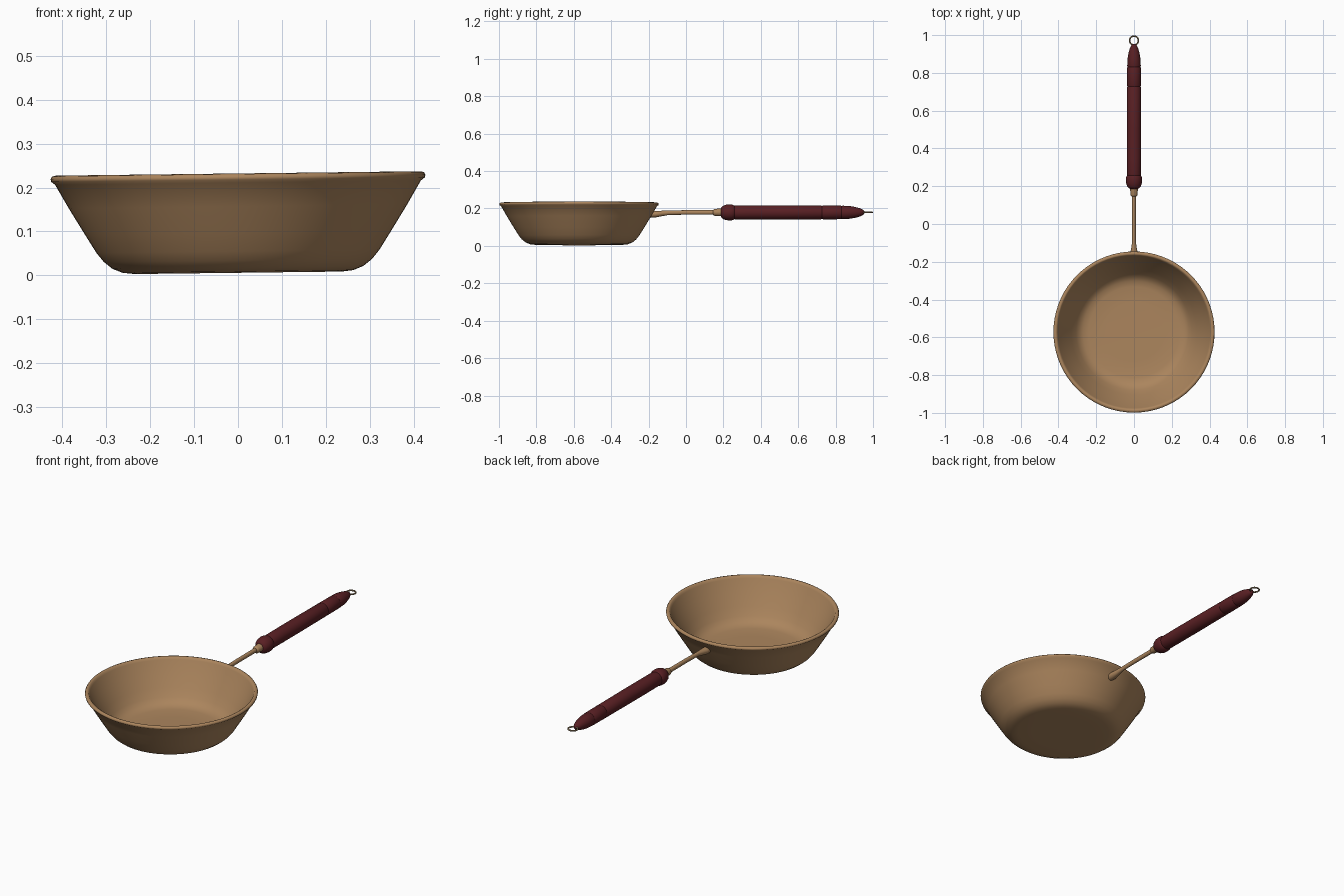
import bpy, bmesh, math

if "Cube" in bpy.data.objects:
    bpy.data.objects.remove(bpy.data.objects["Cube"])

CY, HZ = -0.572, 0.179   # pan centre in y, handle axis height


def material(name, rgb):
    m = bpy.data.materials.new(name)
    m.diffuse_color = (*rgb, 1)
    m.use_nodes = True
    m.node_tree.nodes["Principled BSDF"].inputs["Base Color"].default_value = m.diffuse_color
    return m


copper = material("copper_brown", (0.41, 0.235, 0.11))
red = material("dark_red_wood", (0.10, 0.014, 0.017))
brass = material("dull_brass", (0.25, 0.18, 0.10))


def finish(bm, name, mat, angle=40):
    bmesh.ops.remove_doubles(bm, verts=bm.verts, dist=1e-5)
    bmesh.ops.recalc_face_normals(bm, faces=bm.faces)
    me = bpy.data.meshes.new(name)
    bm.to_mesh(me)
    bm.free()
    ob = bpy.data.objects.new(name, me)
    bpy.context.collection.objects.link(ob)
    me.materials.append(mat)
    bpy.ops.object.select_all(action='DESELECT')
    ob.select_set(True)
    bpy.context.view_layer.objects.active = ob
    bpy.ops.object.shade_smooth_by_angle(angle=math.radians(angle))
    return ob


def loft(name, rings, mat, closed=False, angle=40):
    """Skin a list of point rings; cap the ends or join last to first."""
    bm = bmesh.new()
    vs = [[bm.verts.new(p) for p in r] for r in rings]
    n = len(vs[0])
    pairs = list(zip(vs, vs[1:])) + ([(vs[-1], vs[0])] if closed else [])
    for a, b in pairs:
        for i in range(n):
            j = (i + 1) % n
            bm.faces.new((a[i], a[j], b[j], b[i]))
    if not closed:
        bm.faces.new(vs[0])
        bm.faces.new(vs[-1])
    return finish(bm, name, mat, angle)


def section(y, hw, hh, zc=HZ, shear=0.0, n=24):
    """Elliptical section across the handle axis."""
    out = []
    for i in range(n):
        a = 2 * math.pi * i / n
        dz = hh * math.sin(a)
        out.append((hw * math.cos(a), y + shear * dz, zc + dz))
    return out


# pan: one turned profile, outside from the base up, then down the inside
profile = [(0.15, 0.006), (0.235, 0.006), (0.262, 0.009), (0.285, 0.018), (0.305, 0.034),
           (0.322, 0.055), (0.347, 0.095), (0.385, 0.157), (0.416, 0.211),
           (0.425, 0.218), (0.4265, 0.224), (0.423, 0.230), (0.414, 0.232),
           (0.408, 0.229), (0.403, 0.219), (0.371, 0.160), (0.333, 0.098),
           (0.307, 0.058), (0.290, 0.040), (0.270, 0.028), (0.240, 0.022), (0.15, 0.021)]
N = 72
rings = []
for r, z in profile:
    ring = []
    for i in range(N):
        a = 2 * math.pi * i / N
        x = r * math.cos(a)
        # the hand-beaten pan leans very slightly to one side
        ring.append((x, CY + r * math.sin(a), z + 0.012 * x))
    rings.append(ring)
loft("pan_bowl", rings, copper, angle=50)

# rod: flattened pad on the pan wall narrowing into a round bar
loft("handle_rod", [
    section(-0.182, 0.020, 0.018, 0.169, 0.55),
    section(-0.160, 0.021, 0.018, 0.169, 0.4),
    section(-0.130, 0.015, 0.015, 0.173, 0.2),
    section(-0.095, 0.010, 0.012, 0.177),
    section(0.00, 0.010, 0.012),
    section(0.15, 0.011, 0.012)], copper)

# ferrule between rod and grip
loft("ferrule", [section(y, r, r) for y, r in
                 [(0.145, 0.012), (0.150, 0.017), (0.155, 0.019), (0.200, 0.021)]], copper)

# turned wooden grip with collar, grooves and a tapered end
grip = [(0.186, 0.020), (0.190, 0.029), (0.200, 0.036), (0.215, 0.041), (0.232, 0.043),
        (0.246, 0.042), (0.254, 0.039), (0.258, 0.036), (0.264, 0.0375), (0.35, 0.038),
        (0.50, 0.038), (0.722, 0.037), (0.728, 0.0345), (0.734, 0.037), (0.826, 0.0365),
        (0.832, 0.034), (0.838, 0.036), (0.875, 0.034), (0.905, 0.029),
        (0.930, 0.022), (0.947, 0.014), (0.954, 0.005)]
loft("wooden_grip", [section(y, r, r, n=32) for y, r in grip], red)

# hanging ring
R, t = 0.0235, 0.0042
ring = []
for i in range(32):
    a = 2 * math.pi * i / 32
    ring.append([((R + t * math.cos(b)) * math.cos(a),
                  0.9715 + (R + t * math.cos(b)) * math.sin(a),
                  HZ + t * math.sin(b))
                 for b in (2 * math.pi * k / 10 for k in range(10))])
loft("hanging_ring", ring, brass, closed=True, angle=60)
